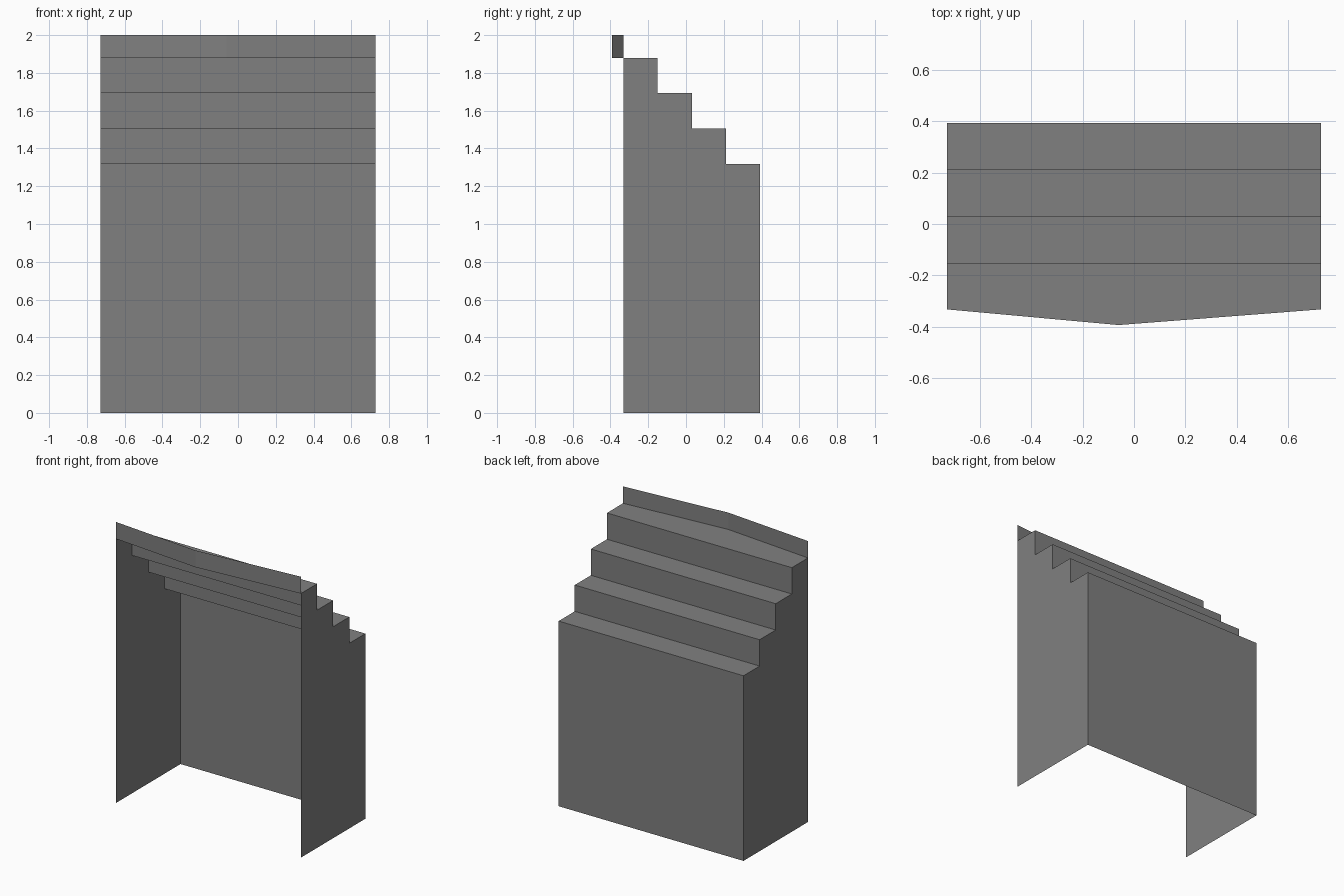
import bpy

# Remove the default object
cube = bpy.data.objects.get("Cube")
if cube:
    bpy.data.objects.remove(cube, do_unlink=True)

# Overall measurements
HALF_W = 0.728
BACK, FRONT, PEAK_Y, PEAK_X = 0.393, -0.332, -0.393, -0.06
LOW, HIGH, TOP = 1.318, 1.88, 2.0
STEPS = 4
DEPTH = (BACK - FRONT) / STEPS
RISE = (HIGH - LOW) / (STEPS - 1)

grey = bpy.data.materials.new("plain_grey")
grey.use_nodes = True
colour = (0.216, 0.216, 0.216, 1)
grey.diffuse_color = colour
grey.node_tree.nodes["Principled BSDF"].inputs["Base Color"].default_value = colour


def sheet(name, verts, faces):
    mesh = bpy.data.meshes.new(name)
    mesh.from_pydata(verts, [], faces)
    mesh.materials.append(grey)
    mesh.update()
    obj = bpy.data.objects.new(name, mesh)
    bpy.context.collection.objects.link(obj)
    return obj


def upright(name, path, z0, z1):
    """Vertical sheet following a plan path."""
    n = len(path)
    verts = [(x, y, z) for z in (z0, z1) for x, y in path]
    faces = [(i, i + 1, n + i + 1, n + i) for i in range(n - 1)]
    return sheet(name, verts, faces)


# Stair outline in y, z from the back upwards
outline = []
for i in range(STEPS):
    z = LOW + i * RISE
    outline += [(BACK - i * DEPTH, z), (BACK - (i + 1) * DEPTH, z)]

# Side walls
for name, x in (("left_wall", HALF_W), ("right_wall", -HALF_W)):
    profile = [(FRONT, 0), (BACK, 0)] + outline
    verts = [(x, y, z) for y, z in profile]
    order = range(len(verts))
    sheet(name, verts, [tuple(order if x > 0 else reversed(order))])

# Back panel
upright("back_panel", [(HALF_W, BACK), (-HALF_W, BACK)], 0, LOW)

# Pointed front edge shared by the top tread and the lip
front_edge = [(-HALF_W, FRONT), (PEAK_X, PEAK_Y), (HALF_W, FRONT)]

# Treads and the risers between them
for i in range(STEPS):
    y, z = BACK - i * DEPTH, LOW + i * RISE
    if i < STEPS - 1:
        edge = [(-HALF_W, y - DEPTH), (HALF_W, y - DEPTH)]
        upright(f"riser_{i + 1}", edge[::-1], z, z + RISE)
    else:
        edge = front_edge
    plan = edge + [(HALF_W, y), (-HALF_W, y)]
    sheet(f"tread_{i + 1}", [(px, py, z) for px, py in plan],
          [tuple(range(len(plan)))])

# Bent lip above the top tread
upright("front_lip", front_edge, HIGH, TOP)
